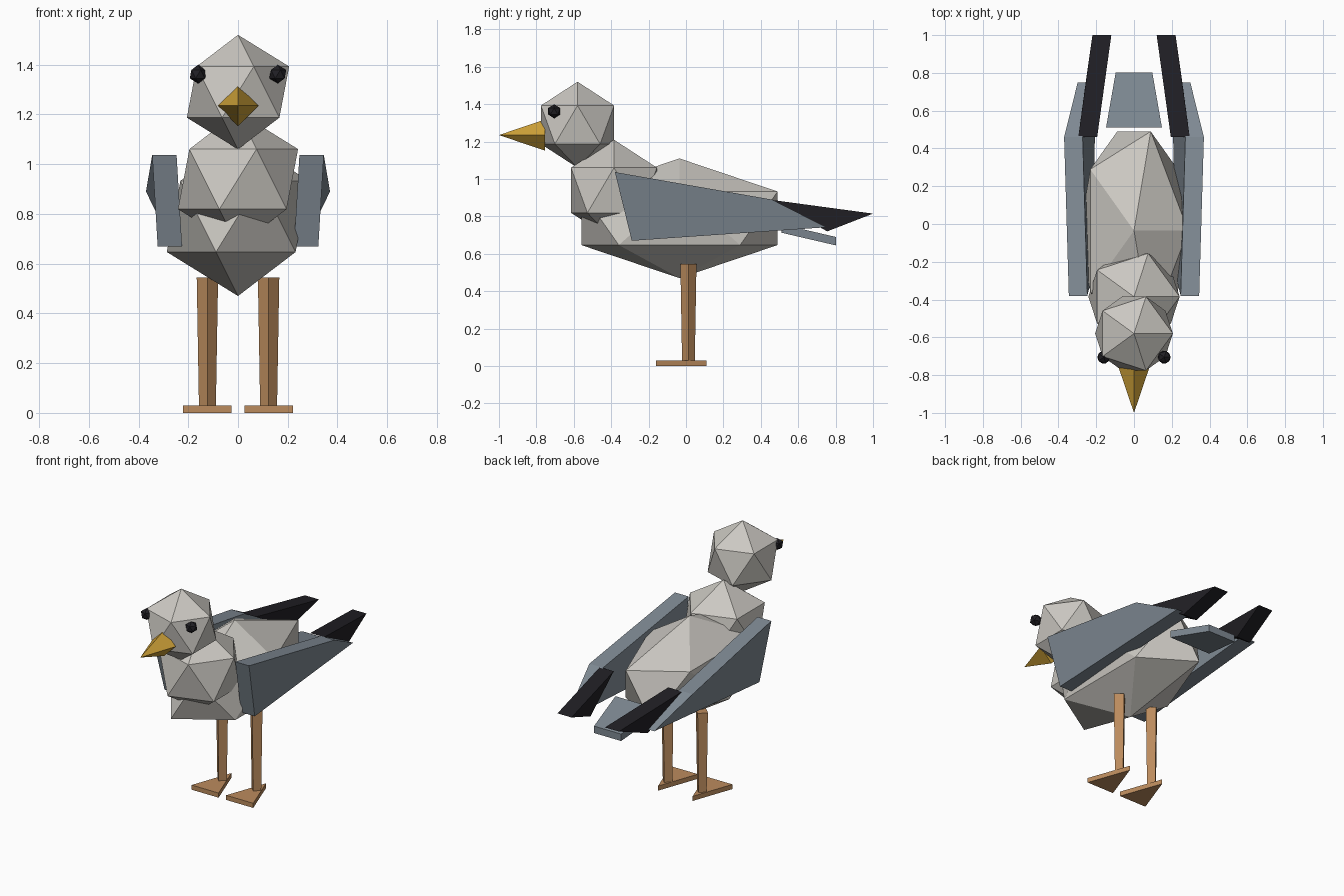
import bpy, bmesh, math
from mathutils import Vector

if "Cube" in bpy.data.objects:
    bpy.data.objects.remove(bpy.data.objects["Cube"])


def material(name, rgb):
    m = bpy.data.materials.new(name)
    m.diffuse_color = (*rgb, 1)
    m.use_nodes = True
    m.node_tree.nodes["Principled BSDF"].inputs["Base Color"].default_value = m.diffuse_color
    return m


PLUMAGE = material("plumage", (0.60, 0.58, 0.54))
WING = material("wing_grey", (0.21, 0.25, 0.29))
DARK = material("dark_tip", (0.015, 0.014, 0.018))
BEAK = material("beak_yellow", (0.62, 0.36, 0.04))
LEG = material("leg_tan", (0.50, 0.26, 0.11))


def finish(name, bm, mat):
    bmesh.ops.recalc_face_normals(bm, faces=bm.faces)
    me = bpy.data.meshes.new(name)
    bm.to_mesh(me)
    bm.free()
    me.materials.append(mat)
    ob = bpy.data.objects.new(name, me)
    bpy.context.collection.objects.link(ob)
    return ob


def ball(name, loc, radii, mat):
    bm = bmesh.new()
    bmesh.ops.create_icosphere(bm, subdivisions=1, radius=1)
    ob = finish(name, bm, mat)
    ob.location, ob.scale = loc, radii
    return ob


def cone(name, loc, r1, r2, depth, mat):
    bm = bmesh.new()
    bmesh.ops.create_cone(bm, cap_ends=True, segments=4, radius1=r1, radius2=r2, depth=depth)
    ob = finish(name, bm, mat)
    ob.location = loc
    return ob


def slab(name, outline, offset, mat, side=1):
    """Outline extruded along offset; side = -1 mirrors it across x."""
    flip = Vector((side, 1, 1))
    bm = bmesh.new()
    face = bm.faces.new([bm.verts.new(Vector(p) * flip) for p in outline])
    new = bmesh.ops.extrude_face_region(bm, geom=[face], use_keep_orig=True)["geom"]
    bmesh.ops.translate(bm, vec=Vector(offset) * flip,
                        verts=[v for v in new if isinstance(v, bmesh.types.BMVert)])
    return finish(name, bm, mat)


# The vector product above must be per component
def _slab(name, outline, offset, mat, side=1):
    pts = [(x * side, y, z) for x, y, z in outline]
    n = len(pts)
    bm = bmesh.new()
    a = [bm.verts.new(p) for p in pts]
    b = [bm.verts.new(Vector(p) + Vector((offset[0] * side, offset[1], offset[2]))) for p in pts]
    bm.faces.new(a)
    bm.faces.new(b[::-1])
    for i in range(n):
        j = (i + 1) % n
        bm.faces.new((a[i], b[i], b[j], a[j]))
    return finish(name, bm, mat)


slab = _slab

# Body, chest and head
ball("body", (0, -0.035, 0.79), (0.32, 0.617, 0.32), PLUMAGE)
ball("chest", (0, -0.385, 0.94), (0.27, 0.27, 0.27), PLUMAGE)
ball("head", (0, -0.58, 1.29), (0.23, 0.23, 0.23), PLUMAGE)

# Beak pointing forward
beak = cone("beak", (0, -0.8775, 1.235), 0.083, 0, 0.245, BEAK)
beak.rotation_euler.x = math.pi / 2

# Tail
slab("tail", [(-0.148, 0.51, 0.713), (0.148, 0.51, 0.713),
              (0.097, 0.802, 0.645), (-0.097, 0.802, 0.645)], (0, 0, 0.045), WING)

# Paired parts
for s, side in ((1, "right"), (-1, "left")):
    ball(side + "_eye", (s * 0.16, -0.705, 1.362), (0.038,) * 3, DARK)
    slab(side + "_wing", [(0.345, -0.38, 1.037), (0.37, 0.46, 0.89),
                          (0.298, 0.75, 0.742), (0.323, -0.29, 0.67)], (-0.098, 0, 0), WING, s)
    slab(side + "_wing_tip", [(0.295, 0.46, 0.888), (0.22, 1.0, 0.815),
                              (0.255, 0.755, 0.72)], (-0.1, 0, 0), DARK, s)
    cone(side + "_leg", (s * 0.123, 0.013, 0.285), 0.034, 0.043, 0.52, LEG)
    slab(side + "_foot", [(0.027, -0.16, 0), (0.221, -0.16, 0), (0.124, 0.11, 0)],
         (0, 0, 0.03), LEG, s)
